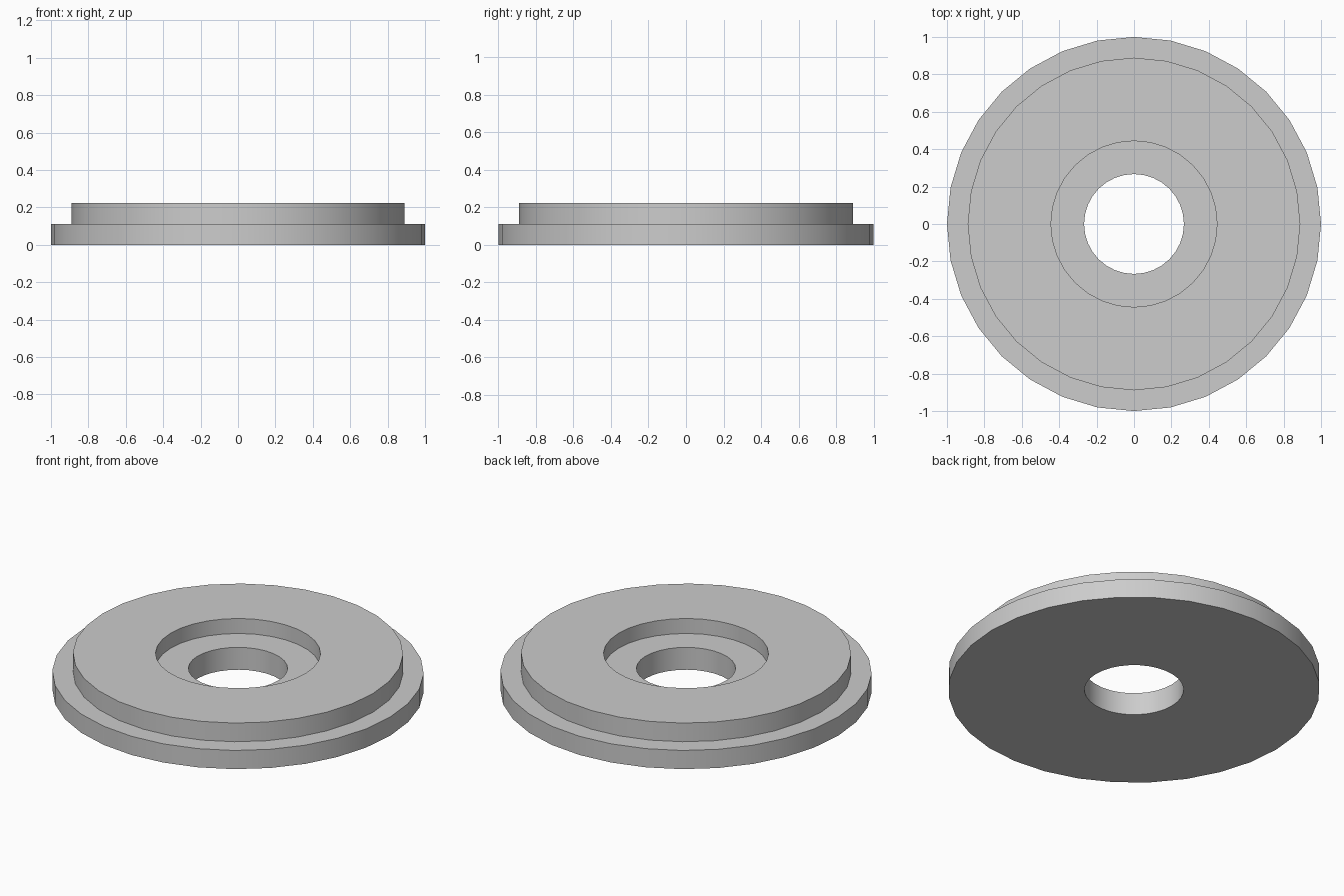
import bpy
import math

SIDES = 32

cube = bpy.data.objects.get("Cube")
if cube:
    bpy.data.objects.remove(cube, do_unlink=True)

# Plain grey material
grey = bpy.data.materials.new("light_grey")
grey.use_nodes = True
colour = (0.604, 0.604, 0.604, 1)
grey.diffuse_color = colour
grey.node_tree.nodes["Principled BSDF"].inputs["Base Color"].default_value = colour


def lathe(name, profile, material):
    """Spin a closed (radius, height) profile around z."""
    verts = []
    for i in range(SIDES):
        a = math.tau * i / SIDES
        verts += [(r * math.cos(a), r * math.sin(a), z) for r, z in profile]
    n = len(profile)
    faces = []
    for i in range(SIDES):
        here, there = i * n, (i + 1) % SIDES * n
        for j in range(n):
            k = (j + 1) % n
            faces.append((here + j, there + j, there + k, here + k))
    mesh = bpy.data.meshes.new(name)
    mesh.from_pydata(verts, [], faces)
    mesh.materials.append(material)
    obj = bpy.data.objects.new(name, mesh)
    bpy.context.collection.objects.link(obj)
    bpy.ops.object.select_all(action="DESELECT")
    bpy.context.view_layer.objects.active = obj
    obj.select_set(True)
    bpy.ops.object.shade_smooth_by_angle(angle=math.radians(30))
    return obj


# Section: wide flange, raised step, counterbored centre hole
hole, recess, step, flange = 0.267, 0.444, 0.889, 1.0
flange_top, recess_floor, top = 0.111, 0.133, 0.222
lathe("stepped_washer", [
    (hole, 0), (flange, 0), (flange, flange_top), (step, flange_top),
    (step, top), (recess, top), (recess, recess_floor), (hole, recess_floor),
], grey)
